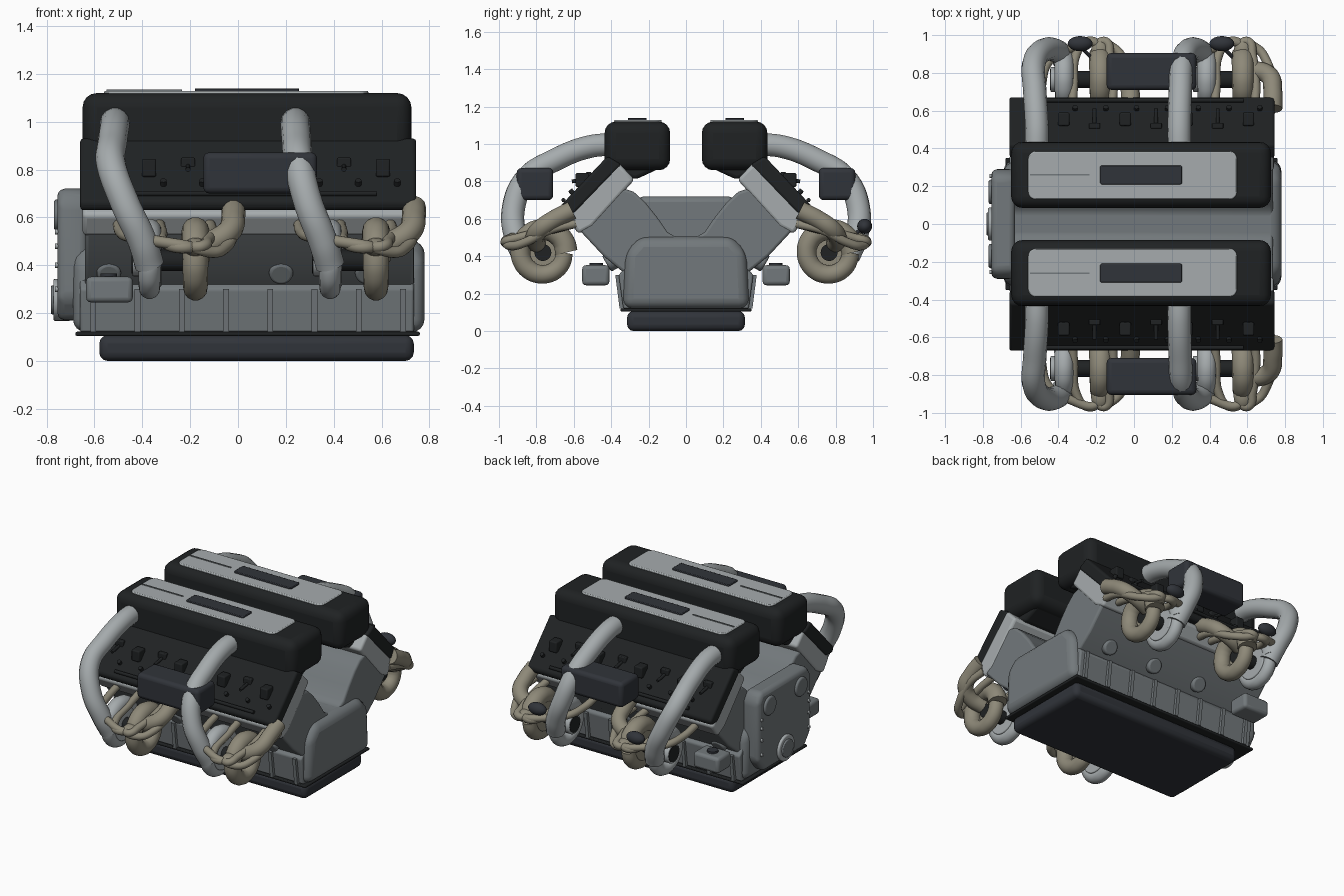
import bpy, bmesh, math
from mathutils import Vector, Matrix

if "Cube" in bpy.data.objects:
    bpy.data.objects.remove(bpy.data.objects["Cube"])


def material(name, r, g, b):
    m = bpy.data.materials.new(name)
    m.diffuse_color = (r, g, b, 1)
    m.use_nodes = True
    m.node_tree.nodes["Principled BSDF"].inputs["Base Color"].default_value = m.diffuse_color
    return m


BLOCK = material("cast_grey", 0.17, 0.19, 0.20)
ALLOY = material("light_alloy", 0.38, 0.41, 0.42)
BLACK = material("black_plastic", 0.014, 0.016, 0.017)
DARK = material("dark_blue_grey", 0.03, 0.034, 0.042)
TAN = material("hot_steel", 0.27, 0.25, 0.19)


def finish(name, bm, mat, bevel=0, seg=3, mirror=False):
    bmesh.ops.recalc_face_normals(bm, faces=bm.faces)
    me = bpy.data.meshes.new(name)
    bm.to_mesh(me)
    bm.free()
    ob = bpy.data.objects.new(name, me)
    bpy.context.collection.objects.link(ob)
    me.materials.append(mat)
    if bevel:
        b = ob.modifiers.new("bevel", 'BEVEL')
        b.width, b.segments, b.limit_method = bevel, seg, 'ANGLE'
    if mirror:
        m = ob.modifiers.new("mirror", 'MIRROR')
        m.use_axis = (False, True, False)
    bpy.ops.object.select_all(action='DESELECT')
    ob.select_set(True)
    bpy.context.view_layer.objects.active = ob
    bpy.ops.object.shade_smooth_by_angle(angle=math.radians(35))
    return ob


def prism(name, x0, x1, yz, mat, **kw):
    """Profile in the yz plane pulled along x."""
    bm = bmesh.new()
    f = bm.faces.new([bm.verts.new((x0, y, z)) for y, z in yz])
    r = bmesh.ops.extrude_face_region(bm, geom=[f])
    vs = [v for v in r['geom'] if isinstance(v, bmesh.types.BMVert)]
    bmesh.ops.translate(bm, verts=vs, vec=(x1 - x0, 0, 0))
    return finish(name, bm, mat, **kw)


def box(name, x, y, z, mat, round_corners=0, **kw):
    """Box; round_corners rounds the four upright edges first."""
    bm = bmesh.new()
    M = Matrix.Translation((sum(x) / 2, sum(y) / 2, sum(z) / 2)) @ Matrix.Diagonal(
        (x[1] - x[0], y[1] - y[0], z[1] - z[0], 1))
    bmesh.ops.create_cube(bm, size=1, matrix=M)
    if round_corners:
        up = [e for e in bm.edges if abs(e.verts[0].co.z - e.verts[1].co.z) > 1e-4]
        bmesh.ops.bevel(bm, geom=up, offset=round_corners, segments=5, profile=0.5, affect='EDGES')
    return finish(name, bm, mat, **kw)


def rod(name, a, b, r, mat, **kw):
    a, b = Vector(a), Vector(b)
    d = b - a
    bm = bmesh.new()
    M = Matrix.Translation((a + b) / 2) @ d.to_track_quat('Z', 'Y').to_matrix().to_4x4()
    bmesh.ops.create_cone(bm, cap_ends=True, segments=28, radius1=r, radius2=r, depth=d.length, matrix=M)
    return finish(name, bm, mat, **kw)


def ball(name, c, size, mat):
    bm = bmesh.new()
    bmesh.ops.create_uvsphere(bm, u_segments=20, v_segments=12, radius=1,
                              matrix=Matrix.Translation(c) @ Matrix.Diagonal((*size, 1)))
    return finish(name, bm, mat)


def tube(name, pts, r, mat, radii=None):
    cu = bpy.data.curves.new(name, 'CURVE')
    cu.dimensions, cu.bevel_depth, cu.bevel_resolution = '3D', r, 5
    cu.resolution_u, cu.use_fill_caps = 8, True
    sp = cu.splines.new('BEZIER')
    sp.bezier_points.add(len(pts) - 1)
    for i, (bp, p) in enumerate(zip(sp.bezier_points, pts)):
        bp.co = p
        bp.handle_left_type = bp.handle_right_type = 'AUTO'
        bp.radius = radii[i] if radii else 1
    cu.materials.append(mat)
    ob = bpy.data.objects.new(name, cu)
    bpy.context.collection.objects.link(ob)
    bpy.ops.object.select_all(action='DESELECT')
    ob.select_set(True)
    bpy.context.view_layer.objects.active = ob
    bpy.ops.object.convert(target='MESH')


# Oil pan, flange and crankcase
box("oil_pan", (-0.58, 0.735), (-0.315, 0.315), (0, 0.107), DARK, bevel=0.035)
box("pan_flange", (-0.68, 0.76), (-0.35, 0.35), (0.105, 0.122), BLACK, bevel=0.006)
prism("crankcase", -0.69, 0.78, [(-0.34, 0.12), (0.34, 0.12), (0.325, 0.42), (0.25, 0.505),
                                 (-0.25, 0.505), (-0.325, 0.42)], BLOCK, bevel=0.055, seg=4)
prism("crankcase_skirt", -0.66, 0.735, [(-0.335, 0.12), (0.335, 0.12), (0.36, 0.30), (0.25, 0.42),
                                        (-0.25, 0.42), (-0.36, 0.30)], BLOCK, bevel=0.01)
for i in range(8):
    x = -0.605 + 0.185 * i
    prism("skirt_rib", x - 0.012, x + 0.012, [(0.3, 0.12), (0.355, 0.12), (0.378, 0.30), (0.3, 0.30)],
          BLOCK, mirror=True)

# Cylinder banks, heads and valve covers
prism("cylinder_bank", -0.64, 0.735, [(-0.03, 0.4), (0.33, 0.31), (0.44, 0.40), (0.57, 0.54), (0.36, 0.77),
                                      (0.28, 0.745), (0.22, 0.69), (0.155, 0.61), (0.10, 0.53), (0.06, 0.505),
                                      (-0.03, 0.505)], BLOCK, bevel=0.015, mirror=True)
prism("cylinder_head", -0.65, 0.74, [(0.50, 0.56), (0.575, 0.52), (0.64, 0.61), (0.36, 0.90), (0.275, 0.81)],
      ALLOY, bevel=0.018, mirror=True)
prism("valve_cover", -0.66, 0.745, [(0.595, 0.63), (0.66, 0.63), (0.675, 0.665), (0.42, 0.935), (0.345, 0.89)],
      BLACK, bevel=0.015, mirror=True)

# Coils and rail on the covers
for i in range(8):
    x = -0.535 + 0.163 * i
    if i % 2:
        box("coil", (x - 0.03, x + 0.03), (0.52, 0.59), (0.77, 0.845), BLACK, bevel=0.008, mirror=True)
    else:
        box("small_coil", (x - 0.03, x + 0.03), (0.505, 0.535), (0.79, 0.85), BLACK, bevel=0.006, mirror=True)
        rod("coil_stalk", (x, 0.52, 0.815), (x, 0.61, 0.80), 0.01, BLACK, mirror=True)
    rod("cover_bolt", (x + 0.06, 0.60, 0.73), (x + 0.06, 0.62, 0.755), 0.013, BLACK, mirror=True)
rod("fuel_rail", (-0.48, 0.655, 0.70), (0.58, 0.655, 0.70), 0.011, BLACK, mirror=True)

# Intake plenums with top panels
box("intake_plenum", (-0.65, 0.725), (0.085, 0.435), (0.86, 1.12), BLACK, bevel=0.06, seg=4, mirror=True)
prism("plenum_base", -0.60, 0.67, [(0.14, 0.87), (0.27, 0.81), (0.41, 0.86), (0.41, 0.95), (0.14, 0.95)],
      BLACK, bevel=0.02, mirror=True)
box("plenum_panel", (-0.56, 0.545), (0.13, 0.385), (1.10, 1.129), ALLOY, round_corners=0.04,
    bevel=0.006, seg=2, mirror=True)
box("panel_badge_plate", (-0.18, 0.255), (0.21, 0.31), (1.12, 1.14), DARK, round_corners=0.012,
    bevel=0.004, seg=2, mirror=True)
box("panel_slot", (-0.55, -0.235), (0.256, 0.264), (1.12, 1.134), BLOCK, mirror=True)

# Timing cover end with pulley and bosses
prism("timing_cover", -0.755, -0.63, [(-0.22, 0.17), (0.22, 0.17), (0.29, 0.26), (0.29, 0.66), (0.25, 0.72),
                                      (-0.25, 0.72), (-0.29, 0.66), (-0.29, 0.26)], BLOCK, bevel=0.03)
rod("crank_pulley", (-0.70, 0, 0.255), (-0.772, 0, 0.255), 0.088, ALLOY, bevel=0.008)
rod("pulley_hub", (-0.76, 0, 0.255), (-0.782, 0, 0.255), 0.06, BLOCK, bevel=0.005)
rod("cam_boss", (-0.74, 0.17, 0.61), (-0.770, 0.17, 0.61), 0.065, BLOCK, bevel=0.012, mirror=True)
for z in (0.30, 0.40, 0.48, 0.54):
    rod("timing_bolt", (-0.74, 0.255, z), (-0.765, 0.255, z), 0.011, ALLOY, mirror=True)

# Side bosses and accessory boxes
for x in (-0.54, -0.18, 0.18, 0.54):
    rod("side_boss", (x, 0.34, 0.41), (x, 0.425, 0.36), 0.05, BLOCK, bevel=0.012, mirror=True)
box("accessory_box", (-0.635, -0.44), (0.41, 0.555), (0.245, 0.352), BLOCK, bevel=0.02, mirror=True)
rod("accessory_cap", (-0.54, 0.48, 0.34), (-0.54, 0.48, 0.365), 0.035, DARK, mirror=True)

# Coolant boxes outside each bank
box("cooler_box", (-0.145, 0.33), (0.71, 0.905), (0.70, 0.872), DARK, bevel=0.025, mirror=True)


def volute(name, x, s, r0, mat):
    """Spiral housing around the x axis, growing toward its outlet."""
    pts, radii = [], []
    for i in range(15):
        a = -2 * math.pi * i / 14
        R = 0.114 + 0.012 * i / 14
        pts.append((x, s * 0.765 + R * math.cos(a), 0.42 + R * math.sin(a)))
        radii.append(0.82 + 0.26 * i / 14)
    tube(name, pts, r0, mat, radii)


# Four turbochargers with their plumbing
for s in (1, -1):
    for dx in (0, 0.755):
        cy, cz = s * 0.765, 0.42
        xt, xc = -0.178 + dx, -0.37 + dx
        volute("turbine_housing", xt, s, 0.057, TAN)
        volute("compressor_housing", xc, s, 0.050, ALLOY)
        rod("compressor_plate", (xc + 0.03, cy, cz), (xc + 0.05, cy, cz), 0.11, ALLOY, bevel=0.006)
        rod("turbine_plate", (xt - 0.05, cy, cz), (xt - 0.02, cy, cz), 0.10, TAN, bevel=0.006)
        rod("bearing_core", (xc, cy, cz), (xt, cy, cz), 0.045, BLACK)
        rod("compressor_inlet", (xc + 0.01, cy, cz), (xc - 0.072, cy, cz), 0.066, ALLOY, bevel=0.006)
        rod("inlet_mouth", (xc - 0.06, cy, cz), (xc - 0.075, cy, cz), 0.055, BLACK)

        # Charge pipe from compressor up to the plenum; the first pair bows slightly
        bulge = -0.02 if dx == 0 else 0.01
        pts = [(-0.515, 0.38, 1.0), (-0.515, 0.52, 0.985), (-0.515 + bulge * 0.5, 0.70, 0.915),
               (-0.51 + bulge, 0.85, 0.82), (-0.465 + bulge * 0.4, 0.922, 0.66), (-0.40, 0.91, 0.50),
               (-0.37, 0.87, 0.40)]
        tube("charge_pipe", [(x + dx, s * y, z) for x, y, z in pts], 0.062, ALLOY)

        # Exhaust runners gathering above the turbine
        for x0, yo, zo in ((-0.50, 0.93, 0.50), (-0.33, 0.965, 0.475), (-0.12, 0.965, 0.48), (-0.03, 0.93, 0.455)):
            xm = (x0 + xt - dx) / 2
            pts = [(x0, 0.59, 0.575), (x0 + 0.01, 0.73, 0.54), (x0 * 0.7 + xm * 0.3, yo - 0.07, zo + 0.02),
                   (xm, yo, zo), (-0.19, 0.95, 0.475), (-0.18, 0.86, 0.47)]
            tube("exhaust_runner", [(x + dx, s * y, z) for x, y, z in pts], 0.024, TAN)
        ball("runner_collector", (xt, s * 0.91, 0.475), (0.05, 0.07, 0.04), TAN)

        # Outlet elbow
        pts = [(-0.19, 0.80, 0.47), (-0.10, 0.81, 0.50), (-0.035, 0.78, 0.545), (-0.02, 0.70, 0.60),
               (-0.02, 0.61, 0.645)]
        tube("outlet_elbow", [(x + dx, s * y, z) for x, y, z in pts], 0.05, TAN)

# Boost actuators, fitted on the rear side only
for x in (-0.285, 0.465):
    ball("actuator", (x, 0.955, 0.56), (0.066, 0.04, 0.04), DARK)
    rod("actuator_rod", (x, 0.94, 0.55), (x + 0.09, 0.85, 0.47), 0.01, DARK)
